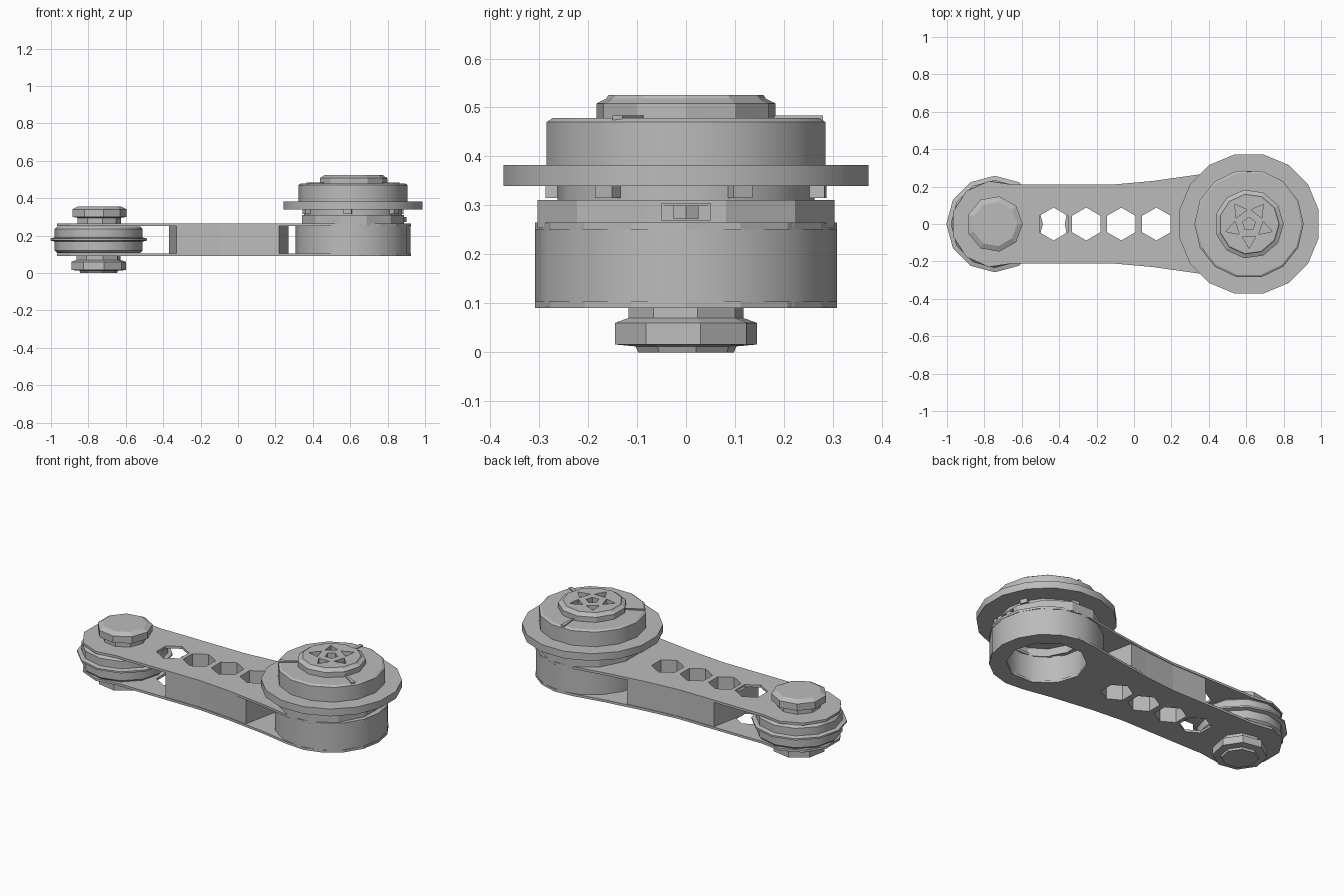
import bpy, bmesh, math
from math import cos, sin, radians, tau

cube = bpy.data.objects.get("Cube")
if cube:
    bpy.data.objects.remove(cube, do_unlink=True)

steel = bpy.data.materials.new("plain grey metal")
steel.use_nodes = True
grey = (0.5, 0.5, 0.5, 1)
steel.diffuse_color = grey
steel.node_tree.nodes["Principled BSDF"].inputs["Base Color"].default_value = grey

BIG, SMALL = 0.615, -0.745      # centres of the two ends
HOLES = [-0.43, -0.255, -0.068, 0.12]


def finish(name, bm, smooth=False):
    bmesh.ops.remove_doubles(bm, verts=bm.verts, dist=1e-5)
    bmesh.ops.recalc_face_normals(bm, faces=bm.faces)
    mesh = bpy.data.meshes.new(name)
    bm.to_mesh(mesh)
    bm.free()
    ob = bpy.data.objects.new(name, mesh)
    bpy.context.collection.objects.link(ob)
    mesh.materials.append(steel)
    if smooth:
        select(ob)
        bpy.ops.object.shade_smooth_by_angle(angle=radians(32))
    return ob


def select(ob):
    bpy.ops.object.select_all(action="DESELECT")
    ob.select_set(True)
    bpy.context.view_layer.objects.active = ob


def ring(cx, r, n, turn=0.0, cy=0.0):
    return [(cx + r * cos(tau * i / n + turn), cy + r * sin(tau * i / n + turn)) for i in range(n)]


def prism(name, outline, z0, z1, smooth=False):
    bm = bmesh.new()
    low = [bm.verts.new((x, y, z0)) for x, y in outline]
    high = [bm.verts.new((x, y, z1)) for x, y in outline]
    bm.faces.new(low)
    bm.faces.new(high)
    for i in range(len(low)):
        j = (i + 1) % len(low)
        bm.faces.new((low[i], low[j], high[j], high[i]))
    return finish(name, bm, smooth)


def lathe(name, profile, cx, n, turn=0.0, smooth=True, scale=(1, 1)):
    """Spin a closed (radius, height) profile around a vertical axis."""
    bm = bmesh.new()
    rows = []
    for i in range(n):
        a = tau * i / n + turn
        rows.append([bm.verts.new((cx + r * cos(a) * scale[0], r * sin(a) * scale[1], z))
                     for r, z in profile])
    for i in range(n):
        a, b = rows[i], rows[(i + 1) % n]
        for k in range(len(profile)):
            m = (k + 1) % len(profile)
            if profile[k][0] or profile[m][0]:
                quad = [a[k], b[k], b[m], a[m]]
                if profile[k][0] == 0:
                    quad.remove(b[k])
                if profile[m][0] == 0:
                    quad.remove(b[m])
                bm.faces.new(quad)
    return finish(name, bm, smooth)


def cut(ob, cutter):
    mod = ob.modifiers.new("cut", "BOOLEAN")
    mod.operation, mod.solver, mod.object = "DIFFERENCE", "EXACT", cutter
    select(ob)
    bpy.ops.object.modifier_apply(modifier=mod.name)
    bpy.data.objects.remove(cutter, do_unlink=True)


def sector(cx, r, start, end, n):
    step = (end - start) / (n - 1)
    return [(cx + r * cos(radians(start + i * step)), r * sin(radians(start + i * step)))
            for i in range(n)]


# Arm plates, flaring towards the big end
flare = [(-0.6, 0.212), (-0.1, 0.212), (0.1, 0.23), (0.35, 0.265)]
outline = sector(SMALL, 0.232, 65, 295, 8)
outline += [(x, -y) for x, y in flare]
outline += sector(BIG, 0.31, -105, 105, 11)
outline += flare[::-1]
for name, z in (("lower_plate", 0.09), ("upper_plate", 0.251)):
    plate = prism(name, outline, z, z + 0.014)
    for x in HOLES:
        cut(plate, prism("cutter", ring(x, 0.088, 6, tau / 4), z - 0.1, z + 0.1))
    cut(plate, prism("cutter", ring(BIG, 0.22, 10), z - 0.1, z + 0.1))

# Solid web between the plates, with pointed ends
web = prism("middle_web", [(-0.37, 0), (-0.33, -0.208), (-0.1, -0.208), (0.1, -0.226), (0.22, -0.24),
                           (0.27, 0), (0.22, 0.24), (0.1, 0.226), (-0.1, 0.208), (-0.33, 0.208)],
            0.1, 0.255)
for x in HOLES[1:]:
    cut(web, prism("cutter", ring(x, 0.088, 6, tau / 4), 0, 0.4))

# Small end: flanged roller and its bolt
lathe("small_roller", [(0, 0.107), (0.222, 0.107), (0.235, 0.12), (0.235, 0.168), (0.258, 0.174),
                       (0.258, 0.184), (0.235, 0.19), (0.235, 0.235), (0.222, 0.249), (0, 0.249)],
      SMALL, 12)
lathe("bolt_head", [(0, 0.26), (0.12, 0.26), (0.12, 0.295), (0.15, 0.3), (0.15, 0.34),
                    (0.12, 0.355), (0, 0.355)], SMALL, 9, smooth=False)
lathe("bolt_nut", [(0, 0), (0.1, 0), (0.105, 0.012), (0.148, 0.016), (0.148, 0.06),
                   (0.12, 0.07), (0.12, 0.095), (0, 0.095)], SMALL, 8, 0.2, smooth=False)

# Big end: hollow drum with a collar on top
lathe("drum", [(0.22, 0.092), (0.308, 0.092), (0.308, 0.263), (0.22, 0.263)], BIG, 16)
collar = lathe("collar", [(0.22, 0.255), (0.308, 0.255), (0.308, 0.311), (0.22, 0.311)],
               BIG, 12, tau / 24, smooth=False, scale=(0.92, 1.02))
slot_x = BIG + 0.25
slot = [(slot_x, -0.05), (slot_x + 0.1, -0.05), (slot_x + 0.1, 0.05), (slot_x, 0.05)]
cut(collar, prism("cutter", slot, 0.27, 0.304))
prism("collar_key", ring(slot_x + 0.005, 0.03, 6), 0.272, 0.3)

# Clips between the collar and the pulley
lathe("clip_core", [(0, 0.3), (0.262, 0.3), (0.262, 0.35), (0, 0.35)], BIG, 16)
for i in range(6):
    a = tau * (i + 0.4) / 6
    x, y = BIG + 0.265 * cos(a), 0.265 * sin(a)
    prism("clip_%d" % (i + 1), ring(x, 0.03, 4, a + tau / 8, y), 0.315, 0.345)

# Pulley flange and cap
lathe("pulley_flange", [(0, 0.34), (0.38, 0.34), (0.38, 0.383), (0, 0.383)], BIG, 16, tau / 32)
lathe("pulley_cap", [(0, 0.38), (0.292, 0.38), (0.292, 0.47), (0.28, 0.478), (0, 0.478)], BIG, 14)
for i in range(3):
    a = tau * (i / 3 + 0.25)
    spoke = [(0.18, -0.004), (0.28, -0.012), (0.28, 0.012), (0.18, 0.004)]
    prism("cap_ridge_%d" % (i + 1),
          [(BIG + u * cos(a) - v * sin(a), u * sin(a) + v * cos(a)) for u, v in spoke], 0.47, 0.484)

# Raised hub with five triangular pockets and a central socket
hub = lathe("hub", [(0, 0.47), (0.185, 0.47), (0.185, 0.508), (0.165, 0.518), (0.16, 0.525),
                    (0, 0.525)], BIG, 11, smooth=False)
for i in range(5):
    a = tau * (i / 5 + 0.15)
    cut(hub, prism("cutter", ring(BIG + 0.088 * cos(a), 0.042, 3, a, 0.088 * sin(a)), 0.5, 0.6))
cut(hub, prism("cutter", ring(BIG, 0.036, 5, tau / 4), 0.495, 0.6))
